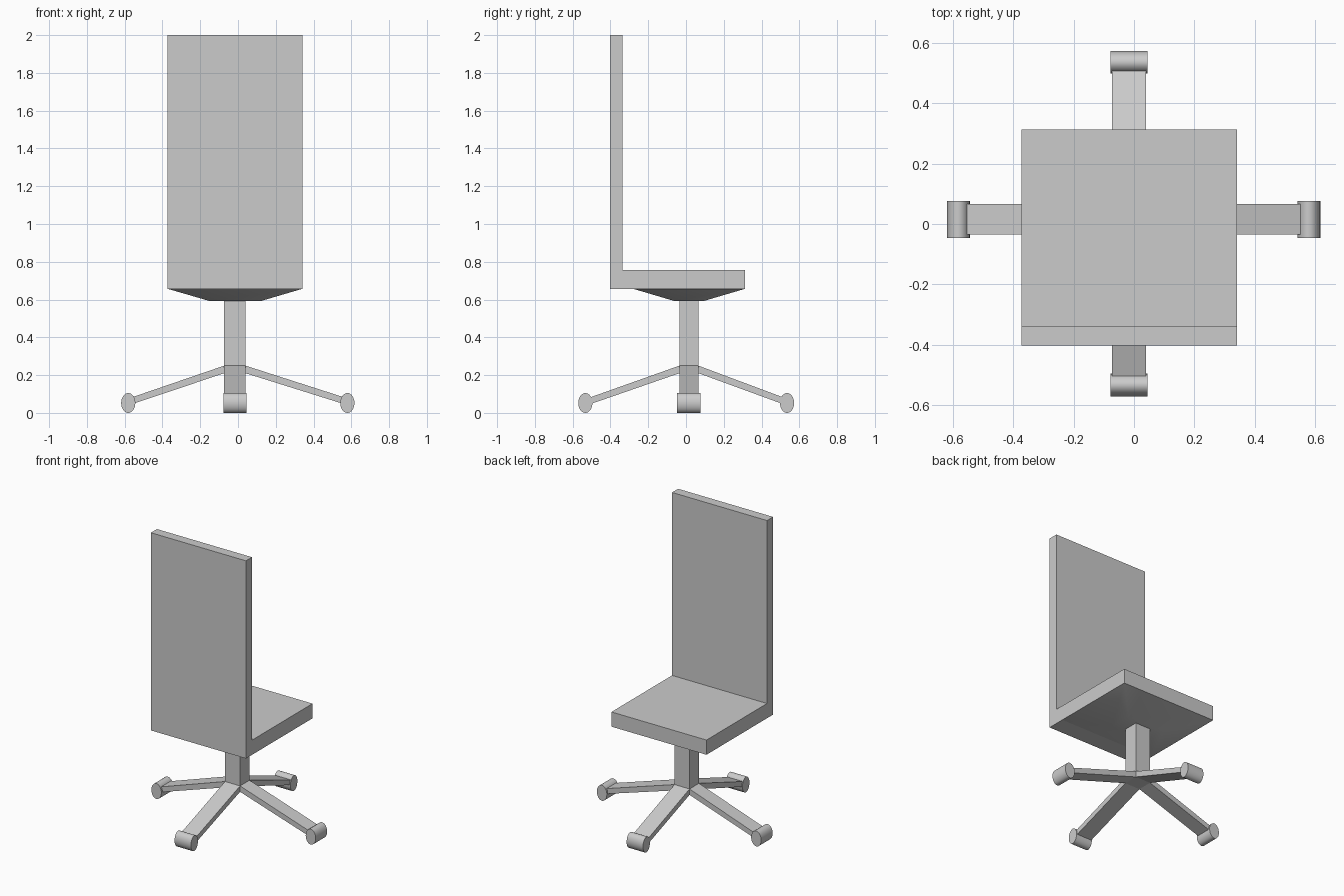
import bpy
from math import radians

if "Cube" in bpy.data.objects:
    bpy.data.objects.remove(bpy.data.objects["Cube"])

CX, CY = -0.016, 0.015   # column axis


def make(name, verts, faces, smooth=False):
    mesh = bpy.data.meshes.new(name)
    mesh.from_pydata(verts, [], faces)
    ob = bpy.data.objects.new(name, mesh)
    bpy.context.collection.objects.link(ob)
    # consistent outward normals
    bpy.context.view_layer.objects.active = ob
    bpy.ops.object.select_all(action='DESELECT')
    ob.select_set(True)
    bpy.ops.object.mode_set(mode='EDIT')
    bpy.ops.mesh.select_all(action='SELECT')
    bpy.ops.mesh.normals_make_consistent(inside=False)
    bpy.ops.object.mode_set(mode='OBJECT')
    if smooth:
        bpy.ops.object.shade_smooth_by_angle(angle=radians(30))
    return ob


def prism(name, profile, axis, lo, hi):
    """Extrude a (horizontal, z) profile along axis 'x' or 'y'."""
    n = len(profile)
    verts = [(d, h, z) if axis == 'x' else (h, d, z)
             for d in (lo, hi) for h, z in profile]
    faces = [list(range(n)), list(range(n, 2 * n))]
    faces += [[i, (i + 1) % n, n + (i + 1) % n, n + i] for i in range(n)]
    return make(name, verts, faces)


def rect(x0, x1, y0, y1, z):
    return [(x0, y0, z), (x1, y0, z), (x1, y1, z), (x0, y1, z)]


SIDES = [[i, (i + 1) % 4, 4 + (i + 1) % 4, 4 + i] for i in range(4)]

# seat and backrest, one L-shaped slab
prism("seat_and_backrest",
      [(-0.402, 0.657), (0.313, 0.657), (0.313, 0.757), (-0.337, 0.757),
       (-0.337, 2.0), (-0.402, 2.0)], 'x', -0.373, 0.341)

# tapered underside of the seat
make("seat_underside",
     rect(-0.153, 0.124, -0.064, 0.096, 0.593)
     + rect(-0.373, 0.341, -0.28, 0.313, 0.657),
     [[0, 1, 2, 3]] + SIDES, smooth=True)

# central column
make("column",
     rect(-0.073, 0.04, -0.035, 0.066, 0.21) + rect(-0.073, 0.04, -0.035, 0.066, 0.593),
     [[0, 1, 2, 3], [4, 5, 6, 7]] + SIDES)


def leg_and_caster(label, axis, root, tip, wheel, lo, hi):
    # sloping flat leg
    prism(label + "_leg", [(root, 0.25), (tip, 0.083), (tip, 0.047), (root, 0.21)],
          'y' if axis == 'x' else 'x', lo, hi)
    # oval caster lying across the leg end
    loc = (wheel, CY, 0.0525) if axis == 'x' else (CX, wheel, 0.0525)
    rot = (radians(90), 0, 0) if axis == 'x' else (0, radians(90), 0)
    bpy.ops.mesh.primitive_cylinder_add(vertices=32, radius=1, depth=2,
                                        location=loc, rotation=rot)
    ob = bpy.context.object
    ob.name = label + "_caster"
    ob.scale = (0.0375, 0.0525, 0.0615) if axis == 'x' else (0.0525, 0.0375, 0.0615)
    bpy.ops.object.shade_smooth_by_angle(angle=radians(30))


leg_and_caster("right", 'x', 0.04, 0.56, 0.579, -0.035, 0.066)
leg_and_caster("left", 'x', -0.073, -0.56, -0.581, -0.035, 0.066)
leg_and_caster("rear", 'y', 0.066, 0.512, 0.535, -0.073, 0.04)
leg_and_caster("front", 'y', -0.035, -0.505, -0.533, -0.073, 0.04)
